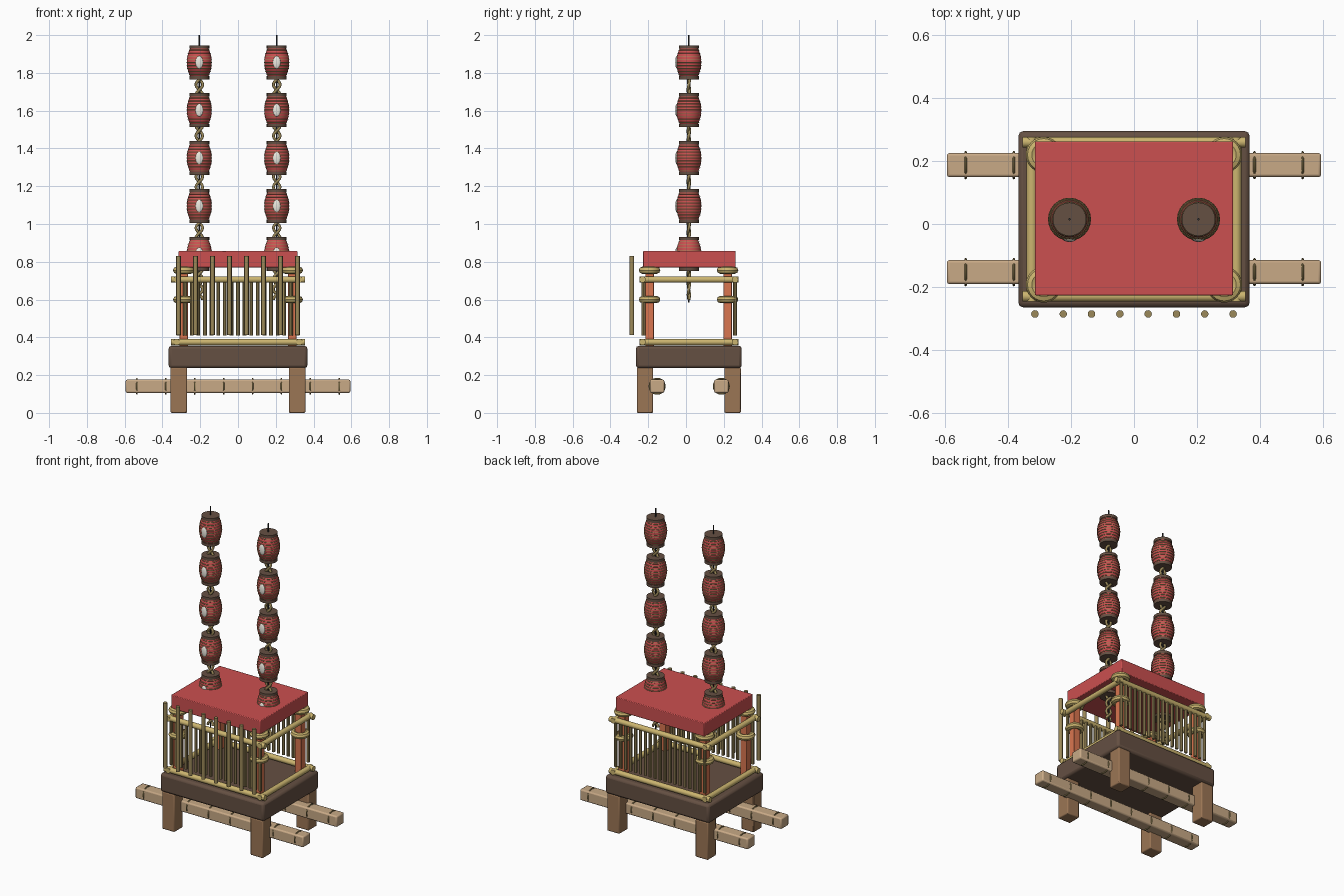
import bpy, math
from mathutils import Vector

if "Cube" in bpy.data.objects:
    bpy.data.objects.remove(bpy.data.objects["Cube"])


def mat(name, c):
    m = bpy.data.materials.new(name)
    m.diffuse_color = (*c, 1)
    m.use_nodes = True
    m.node_tree.nodes["Principled BSDF"].inputs["Base Color"].default_value = m.diffuse_color
    return m


RED = mat("red", (0.60, 0.08, 0.08))
ORANGE = mat("vermilion", (0.70, 0.18, 0.08))
DARK = mat("dark_wood", (0.13, 0.08, 0.055))
WOOD = mat("leg_wood", (0.33, 0.18, 0.09))
PALE = mat("pale_wood", (0.58, 0.40, 0.24))
GOLD = mat("gold", (0.60, 0.46, 0.16))
BAMBOO = mat("bamboo", (0.33, 0.25, 0.10))
BLACK = mat("black_metal", (0.03, 0.03, 0.03))
WHITE = mat("white_paper", (0.85, 0.83, 0.75))
YC = 0.015  # the body sits slightly behind the origin


def finish(o, name, m, smooth=True):
    o.name = name
    o.data.materials.clear()
    o.data.materials.append(m)
    if smooth:
        bpy.ops.object.shade_smooth_by_angle(angle=math.radians(35))
    return o


def box(name, center, size, m, bevel=0.006):
    bpy.ops.mesh.primitive_cube_add(size=1, location=center)
    o = bpy.context.object
    o.scale = size
    bpy.ops.object.transform_apply(location=False, rotation=False, scale=True)
    if bevel:
        b = o.modifiers.new("bevel", "BEVEL")
        b.width, b.segments = bevel, 2
    return finish(o, name, m)


def rod(name, a, b, r, m, sides=12):
    a, b = Vector(a), Vector(b)
    d = b - a
    bpy.ops.mesh.primitive_cylinder_add(vertices=sides, radius=r, depth=d.length, location=(a + b) / 2)
    o = bpy.context.object
    o.rotation_euler = d.to_track_quat("Z", "Y").to_euler()
    return finish(o, name, m)


def ring(name, center, R, r, m, rot=(0, 0, 0), flat=1, seg=24):
    bpy.ops.mesh.primitive_torus_add(location=center, rotation=rot, major_radius=R, minor_radius=r,
                                     major_segments=seg, minor_segments=8)
    o = bpy.context.object
    o.scale.z = flat
    return finish(o, name, m)


def lathe(name, profile, loc, m, n=24):
    verts = [(r * math.cos(t * math.tau / n), r * math.sin(t * math.tau / n), z)
             for r, z in profile for t in range(n)]
    k = len(profile)
    faces = [(i * n + t, i * n + (t + 1) % n, (i + 1) * n + (t + 1) % n, (i + 1) * n + t)
             for i in range(k - 1) for t in range(n)]
    faces += [tuple(range(n))[::-1], tuple(range((k - 1) * n, k * n))]
    me = bpy.data.meshes.new(name)
    me.from_pydata(verts, [], faces)
    o = bpy.data.objects.new(name, me)
    bpy.context.collection.objects.link(o)
    o.location = loc
    bpy.ops.object.select_all(action="DESELECT")
    o.select_set(True)
    bpy.context.view_layer.objects.active = o
    return finish(o, name, m)


# Legs, platform and roof
for x in (-0.313, 0.313):
    for y in (-0.217, 0.247):
        box("leg", (x, y, 0.12), (0.088, 0.086, 0.24), WOOD)
box("platform", (0, YC, 0.296), (0.735, 0.56, 0.118), DARK, 0.015)
box("roof", (0, 0.018, 0.813), (0.63, 0.49, 0.087), RED, 0.004)

# Carrying beams with lashing rings
for y in (-0.153, 0.187):
    box("carrying_beam", (0, y, 0.141), (1.19, 0.076, 0.07), PALE, 0.008)
    for i in range(8):
        ring("beam_lashing", (-0.535 + i * 0.153, y, 0.141), 0.041, 0.004, BAMBOO, (0, math.pi / 2, 0))

# Corner posts with gold collars
for x in (-0.287, 0.287):
    for y in (-0.193, 0.22):
        box("corner_post", (x, y, 0.56), (0.045, 0.045, 0.42), ORANGE, 0.003)
        for z in (0.6, 0.755):
            ring("post_collar", (x, y, z), 0.038, 0.019, GOLD)

# Gold rails and the barred front and back screens
for z in (0.375, 0.706):
    for y in (-0.23, 0.26):
        rod("long_rail", (-0.355, y, z), (0.355, y, z), 0.017, GOLD)
    for x in (-0.325, 0.325):
        rod("side_rail", (x, -0.247, z), (x, 0.277, z), 0.017, GOLD)
for y in (-0.225, 0.26):
    for i in range(19):
        x = -0.315 + i * 0.035
        rod("screen_bar", (x, y, 0.41), (x, y, 0.705), 0.010, BAMBOO, 8)

# Bamboo poles in front
for i in range(8):
    x = -0.315 + i * 0.09
    rod("front_pole", (x, -0.286, 0.413), (x, -0.286, 0.83), 0.012, BAMBOO)


def body_radius(z):
    return 0.066 - 0.018 * (z / 0.075) ** 2


# Lantern columns
for x in (-0.205, 0.205):
    rod("mast", (x, YC, 0.585), (x, YC, 2.0), 0.004, BLACK, 8)
    # flat twisted cord made of two crossing strands
    for ph in (0, math.pi):
        cu = bpy.data.curves.new("cord", "CURVE")
        cu.dimensions, cu.bevel_depth, cu.bevel_resolution = "3D", 0.008, 1
        sp = cu.splines.new("POLY")
        n = 150
        sp.points.add(n)
        for i in range(n + 1):
            t = i / n
            a = t * math.tau * 12 + ph
            sp.points[i].co = (x + 0.018 * math.cos(a), YC + 0.004 * math.sin(a), 0.6 + 1.3 * t, 1)
        o = bpy.data.objects.new("twisted_cord", cu)
        cu.materials.append(BAMBOO)
        bpy.context.collection.objects.link(o)
    for k in range(5):
        zc = 0.842 + 0.2535 * k
        prof = [(body_radius(z), z) for z in [-0.075 + 0.15 * i / 12 for i in range(13)]]
        lathe("lantern_body", prof, (x, YC, zc), RED)
        for s in (-1, 1):
            z = zc + s * 0.081
            rod("lantern_cap", (x, YC, z - 0.009), (x, YC, z + 0.009), 0.053, DARK, 24)
        for i in range(9):
            z = -0.064 + 0.016 * i
            ring("lantern_rib", (x, YC, zc + z), body_radius(z), 0.0025, BAMBOO)
        # blank oval paper emblem on the front
        bpy.ops.mesh.primitive_uv_sphere_add(segments=20, ring_count=10, radius=1,
                                             location=(x, YC - 0.064, zc))
        bpy.context.object.scale = (0.02, 0.008, 0.033)
        finish(bpy.context.object, "lantern_emblem", WHITE)
